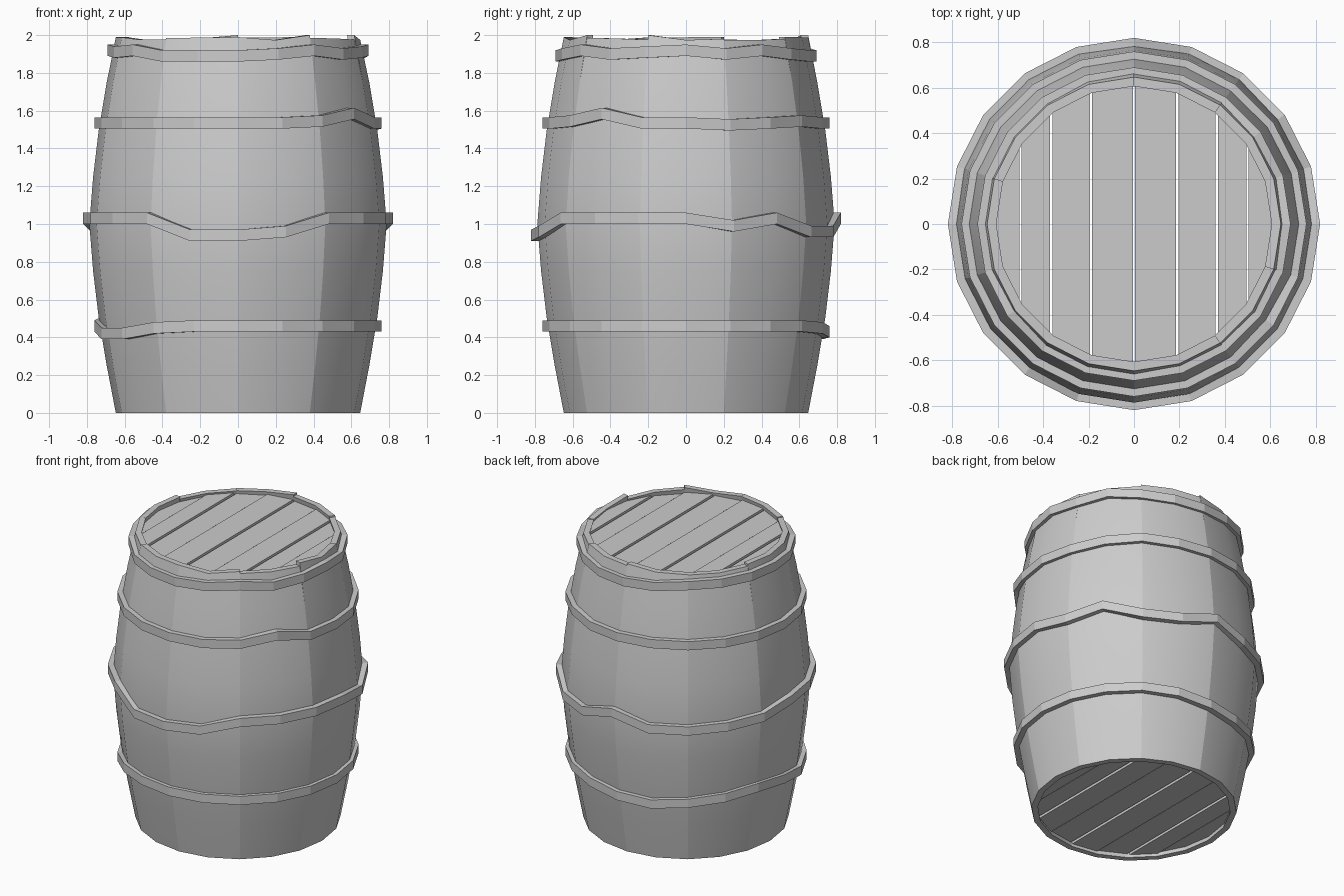
import bpy, bmesh, random
from math import sin, cos, radians, pi

if "Cube" in bpy.data.objects:
    bpy.data.objects.remove(bpy.data.objects["Cube"])

random.seed(4)
PROFILE = [(0, .647), (.25, .695), (.5, .737), (.75, .767), (1, .787),
           (1.25, .767), (1.5, .737), (1.75, .695), (2, .647)]
WALL = .04


def finish(bm, name, smooth=None):
    bmesh.ops.recalc_face_normals(bm, faces=bm.faces)
    me = bpy.data.meshes.new(name)
    bm.to_mesh(me)
    bm.free()
    ob = bpy.data.objects.new(name, me)
    bpy.context.collection.objects.link(ob)
    if smooth:
        bpy.ops.object.select_all(action='DESELECT')
        ob.select_set(True)
        bpy.context.view_layer.objects.active = ob
        bpy.ops.object.shade_smooth_by_angle(angle=radians(smooth))
    return ob


def bridge(bm, loops, close):
    """Skin a list of closed vertex loops; join last to first, or cap the ends."""
    n = len(loops[0])
    pairs = list(zip(loops, loops[1:])) + ([(loops[-1], loops[0])] if close else [])
    for a, b in pairs:
        for i in range(n):
            j = (i + 1) % n
            bm.faces.new((a[i], a[j], b[j], b[i]))
    if not close:
        bm.faces.new(loops[0])
        bm.faces.new(loops[-1])


# Staves: ten curved boards, two facets each, with uneven top ends
for k in range(10):
    bm = bmesh.new()
    tops = [random.uniform(1.972, 1.992) for _ in range(3)]
    if k in (0, 3, 8):
        tops[k % 3] = 2.0
    loops = []
    for z, r in PROFILE:
        outer, inner = [], []
        for i in range(3):
            a = radians(36 * k - 18 + 18 * i)
            zz = tops[i] if z == 2 else z
            outer.append(bm.verts.new((r * cos(a), r * sin(a), zz)))
            inner.append(bm.verts.new(((r - WALL) * cos(a), (r - WALL) * sin(a), zz)))
        loops.append(outer + inner[::-1])
    bridge(bm, loops, False)
    finish(bm, f"stave_{k + 1}", 30)


# Hoops: bent 20-sided bands; offsets in hundredths, every 18 degrees from +x
def hoop(name, r, z, offsets):
    bm = bmesh.new()
    loops = []
    for i, o in enumerate(offsets):
        a, h = radians(18 * i), z + o / 100
        loops.append([bm.verts.new((q * cos(a), q * sin(a), h + d))
                      for q, d in ((r, -.03), (r, .03), (r - .06, .03), (r - .06, -.03))])
    bridge(bm, loops, True)
    finish(bm, name)


hoop("lower_hoop", .76, .46,
     [0, 0, 0, 0, -1, -3, -4, -2, 0, 2, 0, -4, -4, -1, 0, 0, 0, 0, 0, 0])
hoop("middle_hoop", .82, 1.03,
     [0, -4, 0, -7, -7, 0, -6, -6, -5, -4, 0, 0, 0, 0, -9, -9, -7, 0, 0, 0])
hoop("upper_hoop", .76, 1.535,
     [0, -1, 0, 1, 0, 0, 0, 0, 0, 0, 0, 0, 0, 0, 0, 0, 0, 1, 5, 0])
hoop("top_hoop", .69, 1.92,
     [0, -2, 0, -2, -3, -3, -2, 0, 0, 0, 0, -1, 0, -3, -3, -3, -2, 0, -2, -1])


# Heads: eight planks cut from a 20-sided disc, alternately raised
EDGES = [-.62, -.5, -.365, -.19, 0, .19, .365, .5, .62]


def head(name, z, step):
    for k in range(8):
        bm = bmesh.new()
        outline = [bm.verts.new((.615 * cos(pi * i / 10), .615 * sin(pi * i / 10), 0))
                   for i in range(20)]
        bm.faces.new(outline)
        for x, s in ((EDGES[k] + .005, -1), (EDGES[k + 1] - .005, 1)):
            bmesh.ops.bisect_plane(bm, geom=bm.verts[:] + bm.edges[:] + bm.faces[:],
                                   plane_co=(x, 0, 0), plane_no=(s, 0, 0), clear_outer=True)
        ext = bmesh.ops.extrude_face_region(bm, geom=bm.faces[:])
        bmesh.ops.translate(bm, vec=(0, 0, .04),
                            verts=[v for v in ext["geom"] if isinstance(v, bmesh.types.BMVert)])
        bmesh.ops.translate(bm, vec=(0, 0, z + step * (k % 2)), verts=bm.verts)
        finish(bm, f"{name}_plank_{k + 1}")


head("lid", 1.915, .008)
head("bottom", .03, -.008)
